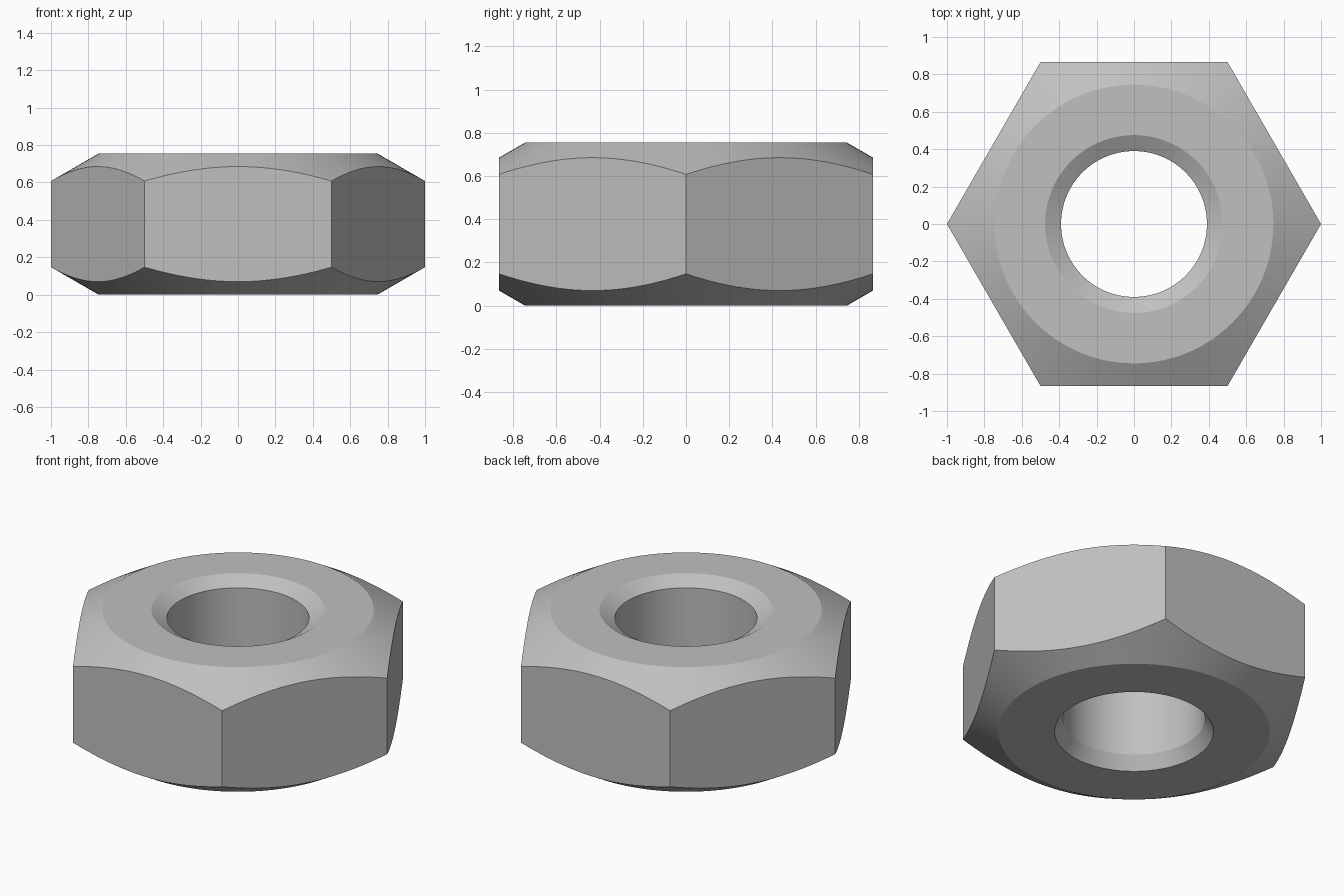
import bpy
import bmesh
from math import cos, sin, tan, pi, radians

cube = bpy.data.objects.get("Cube")
if cube:
    bpy.data.objects.remove(cube)

HEIGHT = 0.755
APOTHEM = cos(pi / 6)      # centre to flat, with corners at radius 1
FACE_RADIUS = 0.745        # flat ring on top and bottom
BORE = 0.39
SLOPE = tan(radians(30))
PER_SIDE = 24
COUNT = 6 * PER_SIDE

# Plain steel
steel = bpy.data.materials.new("grey_steel")
steel.use_nodes = True
colour = (0.53, 0.53, 0.53, 1)
steel.diffuse_color = colour
steel.node_tree.nodes["Principled BSDF"].inputs["Base Color"].default_value = colour


def section(angle):
    """Closed radius/height outline of the nut at one angle."""
    outer = APOTHEM / cos(angle % (pi / 3) - pi / 6)
    drop = (outer - FACE_RADIUS) * SLOPE
    return [
        (0.436, 0), (FACE_RADIUS, 0),
        (outer, drop), (outer, HEIGHT - drop),
        (FACE_RADIUS, HEIGHT), (0.475, HEIGHT),
        (BORE, HEIGHT - 0.049), (BORE, 0.08),
    ]


# Sweep the section round the axis, its outer edge following the hexagon
bm = bmesh.new()
loops = []
for i in range(COUNT):
    a = 2 * pi * i / COUNT
    loops.append([bm.verts.new((r * cos(a), r * sin(a), z)) for r, z in section(a)])
for i, here in enumerate(loops):
    there = loops[(i + 1) % COUNT]
    for j in range(len(here)):
        k = (j + 1) % len(here)
        bm.faces.new((here[j], there[j], there[k], here[k]))
bmesh.ops.recalc_face_normals(bm, faces=bm.faces)

mesh = bpy.data.meshes.new("hex_nut")
bm.to_mesh(mesh)
bm.free()
mesh.materials.append(steel)
nut = bpy.data.objects.new("hex_nut", mesh)
bpy.context.collection.objects.link(nut)

# Smooth cones and bore, crisp edges between them
bpy.ops.object.select_all(action="DESELECT")
nut.select_set(True)
bpy.context.view_layer.objects.active = nut
bpy.ops.object.shade_smooth_by_angle(angle=radians(20))
